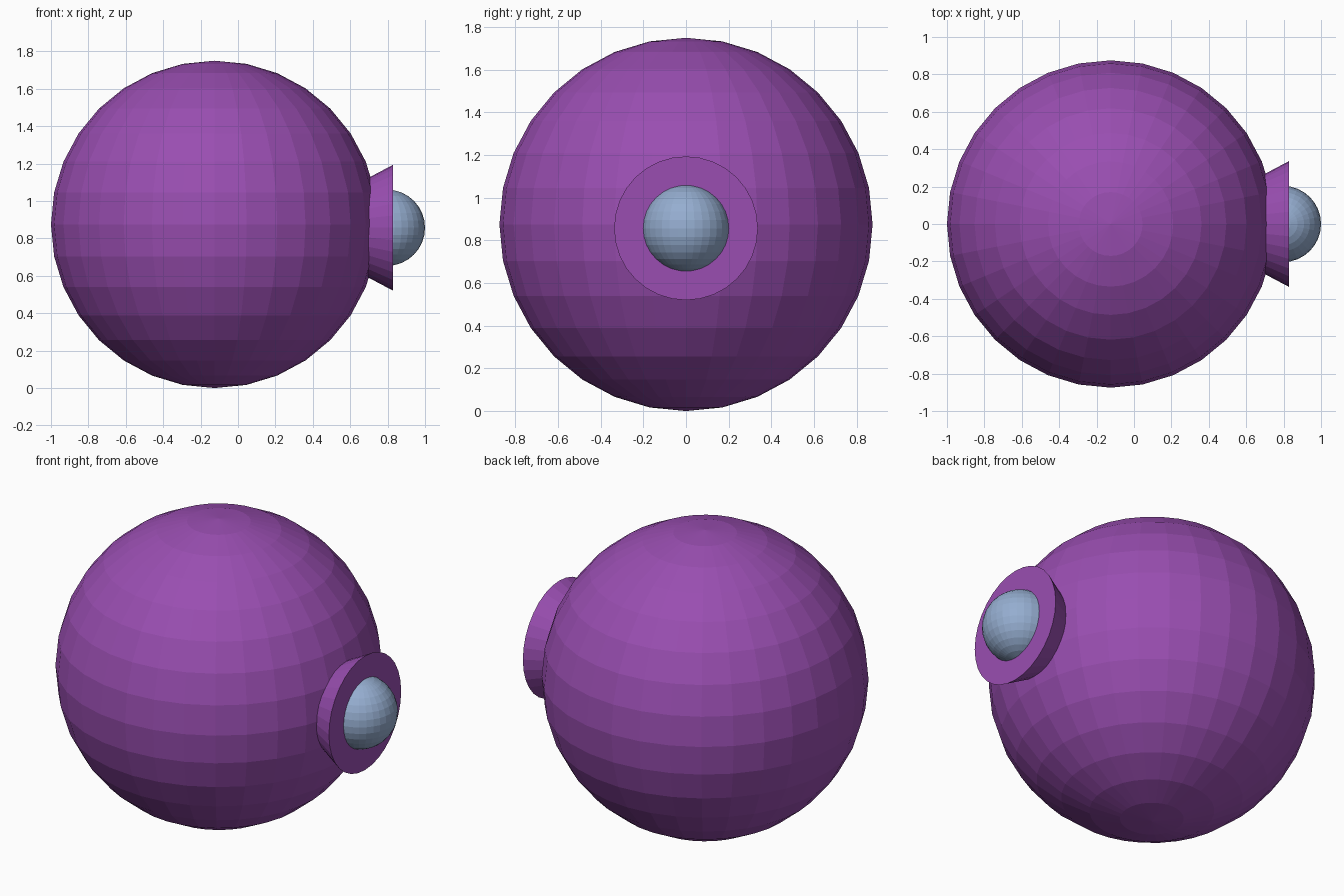
import bpy
import math

if "Cube" in bpy.data.objects:
    bpy.data.objects.remove(bpy.data.objects["Cube"])


def material(name, color):
    mat = bpy.data.materials.new(name)
    mat.diffuse_color = (*color, 1.0)
    mat.use_nodes = True
    mat.node_tree.nodes["Principled BSDF"].inputs["Base Color"].default_value = mat.diffuse_color
    return mat


def finish(name, mat):
    obj = bpy.context.object
    obj.name = name
    obj.data.materials.append(mat)
    return obj


def ball(name, radius, location, mat):
    bpy.ops.mesh.primitive_uv_sphere_add(
        segments=32, ring_count=16, radius=radius, location=location)
    return finish(name, mat)


purple = material("purple", (0.32, 0.076, 0.44))
blue_grey = material("blue_grey", (0.30, 0.42, 0.63))

EYE_Z = 0.857

# Large faceted body
ball("body", 0.875, (-0.125, 0, 0.875), purple)

# Flared eye socket, rooted inside the body and widening along +x
root_x, rim_x = 0.66, 0.83
rim_radius, slope = 0.337, 0.53
bpy.ops.mesh.primitive_cone_add(
    vertices=32,
    radius1=rim_radius - slope * (rim_x - root_x),
    radius2=rim_radius,
    depth=rim_x - root_x,
    location=((root_x + rim_x) / 2, 0, EYE_Z),
    rotation=(0, math.pi / 2, 0))
finish("eye_socket", purple)

# Eyeball set in the socket
ball("eyeball", 0.204, (0.796, 0, EYE_Z), blue_grey)
